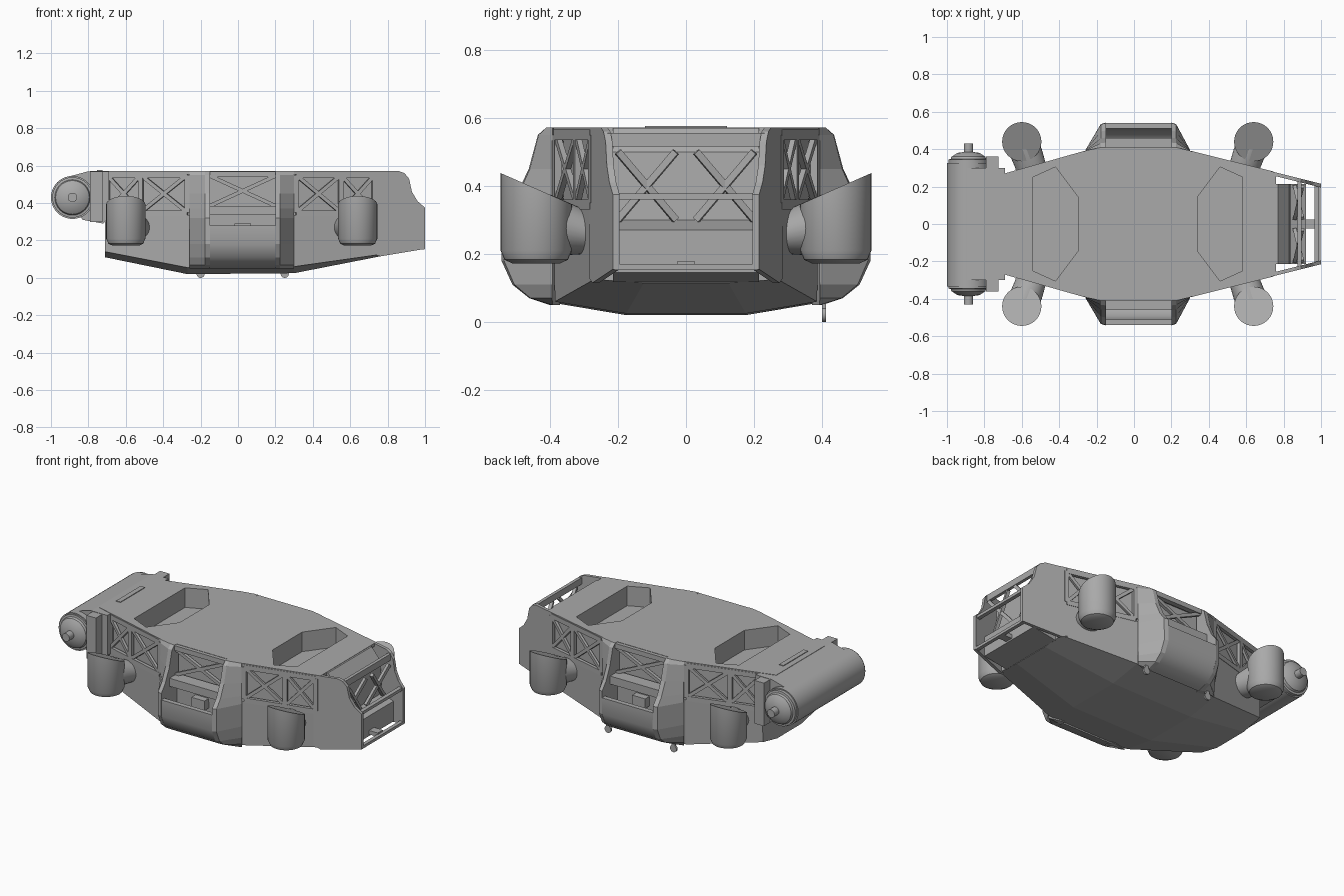
import bpy, bmesh, math
from mathutils import Vector, Matrix

cube = bpy.data.objects.get("Cube")
if cube:
    bpy.data.objects.remove(cube, do_unlink=True)

grey = bpy.data.materials.new("hull grey")
grey.use_nodes = True
tone = (0.4, 0.4, 0.4, 1)
grey.diffuse_color = tone
grey.node_tree.nodes["Principled BSDF"].inputs["Base Color"].default_value = tone


def finish(name, bm, smooth=False):
    bmesh.ops.recalc_face_normals(bm, faces=bm.faces[:])
    mesh = bpy.data.meshes.new(name)
    bm.to_mesh(mesh)
    bm.free()
    mesh.materials.append(grey)
    obj = bpy.data.objects.new(name, mesh)
    bpy.context.scene.collection.objects.link(obj)
    if smooth:
        bpy.ops.object.select_all(action='DESELECT')
        obj.select_set(True)
        bpy.context.view_layer.objects.active = obj
        bpy.ops.object.shade_smooth_by_angle(angle=math.radians(35))
    return obj


def loft(name, rings, smooth=False):
    """Skin closed rings of equal length and cap both ends."""
    bm = bmesh.new()
    loops = [[bm.verts.new(p) for p in ring] for ring in rings]
    n = len(loops[0])
    for a, b in zip(loops, loops[1:]):
        for i in range(n):
            j = (i + 1) % n
            bm.faces.new((a[i], a[j], b[j], b[i]))
    bm.faces.new(loops[0])
    bm.faces.new(loops[-1])
    return finish(name, bm, smooth)


def prism(name, pts, lo, hi, axis, smooth=False):
    place = {'x': lambda p, d: (d, p[0], p[1]),
             'y': lambda p, d: (p[0], d, p[1]),
             'z': lambda p, d: (p[0], p[1], d)}[axis]
    return loft(name, [[place(p, d) for p in pts] for d in (lo, hi)], smooth)


def box(name, x, y, z):
    return prism(name, [(x[0], y[0]), (x[1], y[0]), (x[1], y[1]), (x[0], y[1])], *z, 'z')


def bar(name, p, q, thick, wide):
    p, q = Vector(p), Vector(q)
    rot = (q - p).to_track_quat('X', 'Z').to_matrix().to_4x4()
    size = Matrix.Diagonal(((q - p).length, thick, wide, 1))
    bm = bmesh.new()
    bmesh.ops.create_cube(bm, size=1, matrix=Matrix.Translation((p + q) / 2) @ rot @ size)
    return finish(name, bm)


def turned(name, x, z, profile):
    """Revolve (y, radius) pairs about an axis parallel to y."""
    angles = [math.tau * i / 40 for i in range(40)]
    return loft(name, [[(x + r * math.cos(a), y, z + r * math.sin(a)) for a in angles]
                       for y, r in profile], True)


def half_width(x):
    if x > 0.3:
        return 0.39 - 0.25 * (x - 0.3)
    return 0.39 if x > -0.26 else 0.39 + 0.283 * (x + 0.26)


def outline(xs, inset=0):
    return ([(x, half_width(x) - inset) for x in xs]
            + [(x, inset - half_width(x)) for x in reversed(xs)])


# Lower hull, with a shallow keel rising to both ends
stations = [(-0.71, 0.11, 0.03), (-0.27, 0.02, 0.035), (0.3, 0.025, 0.035), (0.76, 0.115, 0.01)]
rings = []
for x, zb, rise in stations:
    w = half_width(x)
    side = [(w * 0.45, zb), (w - 0.005, zb + rise), (w, 0.335)]
    rings.append([(x, y, z) for y, z in side] + [(x, -y, z) for y, z in reversed(side)])
loft("lower_hull", rings)

# Inner core and deck, both cut by the two deck pockets
core = prism("upper_core", outline((-0.7, -0.26, 0.3, 0.75), 0.03), 0.3, 0.56, 'z')
deck = prism("deck_plate", outline((-0.79, -0.26, 0.3, 0.76)), 0.552, 0.572, 'z')
for pocket in ([(-0.54, 0.25), (-0.42, 0.305), (-0.3, 0.145)],
               [(0.34, 0.145), (0.46, 0.305), (0.58, 0.25)]):
    pts = pocket + [(x, -y) for x, y in reversed(pocket)]
    cutter = prism("pocket_cutter", pts, 0.45, 0.7, 'z')
    cutter.hide_render = True
    for target in (core, deck):
        mod = target.modifiers.new("pocket", 'BOOLEAN')
        mod.object, mod.operation, mod.solver = cutter, 'DIFFERENCE', 'EXACT'
        bpy.context.view_layer.objects.active = target
        bpy.ops.object.modifier_apply(modifier=mod.name)
    bpy.data.objects.remove(cutter, do_unlink=True)

for s, tag in ((1, "left"), (-1, "right")):
    def wall(x, z, out=-0.008):
        return (x, s * (half_width(x) + out), z)

    # Braced side walls
    for posts in ((-0.7, -0.52, -0.27), (0.31, 0.55, 0.73)):
        bar("wall_rail", wall(posts[0], 0.345), wall(posts[2], 0.345), 0.02, 0.03)
        bar("wall_rail", wall(posts[0], 0.55), wall(posts[2], 0.55), 0.02, 0.03)
        for x in posts:
            bar("wall_post", wall(x - 0.013, 0.45), wall(x + 0.013, 0.45), 0.02, 0.2)
        for a, b in zip(posts, posts[1:]):
            bar("wall_brace", wall(a, 0.35), wall(b, 0.55), 0.016, 0.02)
            bar("wall_brace", wall(a, 0.55), wall(b, 0.35), 0.016, 0.02)

    # Side bay: two tapering cheeks, curved scoop and braced panel
    edge = [(0.41, 0.572), (0.435, 0.55), (0.462, 0.45), (0.5, 0.37), (0.54, 0.32),
            (0.542, 0.18), (0.51, 0.11), (0.46, 0.07), (0.4, 0.05)]
    for inner, outer in ((-0.15, -0.26), (0.2, 0.3)):
        mid = inner + (outer - inner) * 0.25
        cheek = [[(x, s * (0.392 + (y - 0.392) * k), z) for y, z in edge + [(0.37, 0.05), (0.37, 0.572)]]
                 for x, k in ((inner, 1), (mid, 0.95), (outer, 0.02))]
        loft("bay_cheek_" + tag, cheek)
    scoop = [(0.54, 0.28), (0.54, 0.18), (0.51, 0.11), (0.46, 0.07), (0.385, 0.05),
             (0.385, 0.075), (0.45, 0.1), (0.49, 0.14), (0.51, 0.2), (0.51, 0.28)]
    prism("bay_scoop_" + tag, [(s * y, z) for y, z in scoop], -0.15, 0.2, 'x', True)
    box("bay_header_" + tag, (-0.15, 0.2), sorted((s * 0.38, s * 0.46)), (0.335, 0.385))
    box("bay_top_rail_" + tag, (-0.15, 0.2), sorted((s * 0.38, s * 0.412)), (0.54, 0.57))
    box("bay_shelf_" + tag, (-0.02, 0.07), sorted((s * 0.38, s * 0.43)), (0.23, 0.29))
    for z1, z2 in ((0.385, 0.545), (0.545, 0.385)):
        bar("bay_brace", (-0.15, s * 0.395, z1), (0.2, s * 0.395, z2), 0.02, 0.02)

    # Corner thruster pods, cut on a slant and joined by tapering necks
    ring_angles = [math.tau * i / 32 for i in range(32)]
    for px, shift in ((-0.6, 0.05), (0.64, -0.05)):
        def pod_ring(r, z=None):
            pts = []
            for a in ring_angles:
                y = 0.44 + r * math.sin(a)
                top = 0.33 + 0.44 * (y - 0.3)
                pts.append((px + r * math.cos(a), s * y, top if z is None else z))
            return pts
        loft("thruster_pod_" + tag,
             [pod_ring(0.07, 0.172), pod_ring(0.093, 0.183), pod_ring(0.105, 0.21), pod_ring(0.105)], True)
        neck = []
        for x, y, z, rx, rz in ((px + shift * 1.3, 0.24, 0.26, 0.085, 0.06),
                                (px + shift, 0.3, 0.265, 0.085, 0.066),
                                (px + shift * 0.3, 0.4, 0.285, 0.092, 0.09),
                                (px, 0.44, 0.285, 0.09, 0.09)):
            neck.append([(x + rx * math.cos(a), s * y, z + rz * math.sin(a)) for a in ring_angles])
        loft("thruster_neck_" + tag, neck, True)

    # Nose side plate, following the taper of the hull
    nose = [(0.72, 0.571), (0.86, 0.571), (0.89, 0.56), (0.915, 0.53), (0.93, 0.46), (0.96, 0.41),
            (1.0, 0.375), (1.0, 0.155), (0.76, 0.115), (0.72, 0.13)]
    loft("nose_plate_" + tag, [[wall(x, z, o) for x, z in nose] for o in (0.0, -0.02)])
    bar("nose_brace", (0.86, s * 0.2, 0.3), (0.9, s * 0.03, 0.5), 0.02, 0.02)
    bar("nose_brace", (0.86, s * 0.03, 0.3), (0.9, s * 0.2, 0.5), 0.02, 0.02)

# Nose bulkhead, floor and open end frame
bulkhead = [(0.74, 0.57), (0.77, 0.57), (0.83, 0.5), (0.84, 0.3), (0.92, 0.27), (0.92, 0.145),
            (0.76, 0.118), (0.74, 0.13)]
prism("nose_bulkhead", bulkhead, -0.215, 0.215, 'y')
box("nose_lip", (0.975, 0.998), (-0.21, 0.21), (0.153, 0.17))
box("nose_cross_bar", (0.965, 0.99), (-0.21, 0.21), (0.36, 0.378))
bar("nose_top_bar", (0.885, -0.23, 0.535), (0.885, 0.23, 0.535), 0.02, 0.04)
box("nose_centre_bar", (0.9, 0.98), (-0.025, 0.025), (0.155, 0.18))

# Tail roller with its mount, end caps and axle stubs
mount = [(-0.9, 0.543), (-0.8, 0.57), (-0.69, 0.57), (-0.69, 0.32), (-0.72, 0.29), (-0.83, 0.31), (-0.9, 0.4)]
prism("roller_mount", mount, -0.3, 0.3, 'y')
turned("roller_drum", -0.885, 0.43, [(-0.335, 0.115), (0.325, 0.115)])
for s in (1, -1):
    turned("roller_cap", -0.885, 0.43,
           [(s * y, r) for y, r in ((0.32, 0.108), (0.345, 0.108), (0.347, 0.095), (0.36, 0.09),
                                    (0.38, 0.06), (0.385, 0.025), (0.43, 0.025))])
    box("roller_bracket", (-0.79, -0.725), sorted((s * 0.27, s * 0.362)), (0.3, 0.568))
box("roller_latch", (-0.755, -0.725), (-0.12, 0.12), (0.565, 0.576))

# Small tie-down lugs below the left bay
for x in (-0.2, 0.25):
    box("tie_lug_stem", (x - 0.012, x + 0.012), (0.4, 0.412), (0.02, 0.15))
    turned("tie_lug_eye", x, 0.022, [(0.4, 0.022), (0.412, 0.022)])
